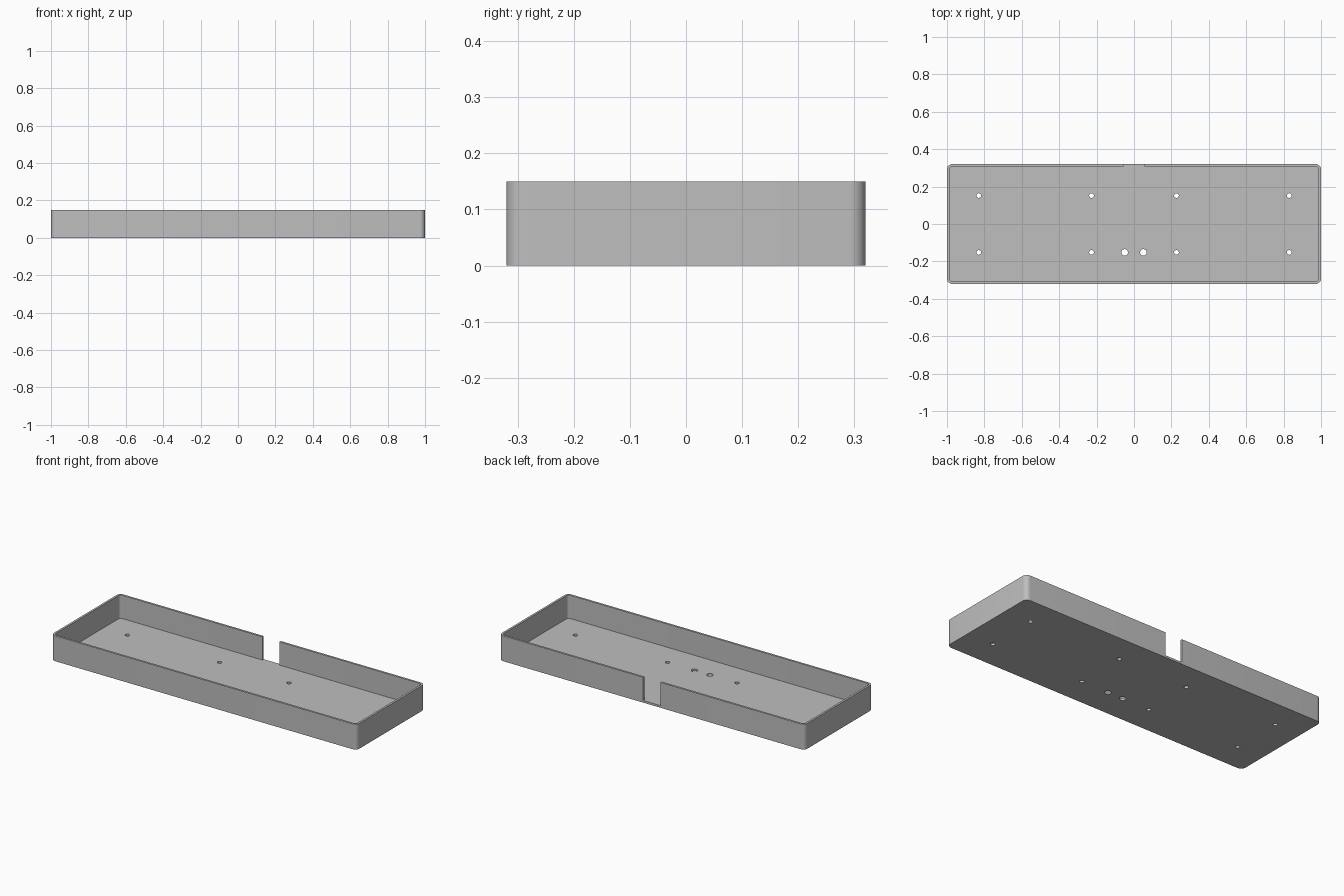
import bpy, bmesh, math

cube = bpy.data.objects.get("Cube")
if cube:
    bpy.data.objects.remove(cube, do_unlink=True)

HALF_X, HALF_Y, HEIGHT = 1.0, 0.32, 0.15
WALL, FLOOR, RADIUS = 0.0125, 0.0125, 0.028

grey = bpy.data.materials.new("plain grey")
colour = (0.52, 0.52, 0.52, 1)
grey.diffuse_color = colour
grey.use_nodes = True
grey.node_tree.nodes["Principled BSDF"].inputs["Base Color"].default_value = colour


def prism(name, outline, z0, z1):
    """Extrude a flat outline from z0 up to z1."""
    bm = bmesh.new()
    base = bm.faces.new([bm.verts.new((x, y, z0)) for x, y in outline])
    top = bmesh.ops.extrude_face_region(bm, geom=[base])["geom"]
    verts = [v for v in top if isinstance(v, bmesh.types.BMVert)]
    bmesh.ops.translate(bm, verts=verts, vec=(0, 0, z1 - z0))
    bmesh.ops.recalc_face_normals(bm, faces=bm.faces)
    mesh = bpy.data.meshes.new(name)
    bm.to_mesh(mesh)
    bm.free()
    mesh.materials.append(grey)
    ob = bpy.data.objects.new(name, mesh)
    bpy.context.collection.objects.link(ob)
    return ob


def rounded_rect(hx, hy, r, steps=8):
    points = []
    for i, (sx, sy) in enumerate([(1, 1), (-1, 1), (-1, -1), (1, -1)]):
        for k in range(steps + 1):
            a = math.pi / 2 * (i + k / steps)
            points.append((sx * (hx - r) + r * math.cos(a),
                           sy * (hy - r) + r * math.sin(a)))
    return points


def circle(cx, cy, r, n=24):
    return [(cx + r * math.cos(math.tau * k / n),
             cy + r * math.sin(math.tau * k / n)) for k in range(n)]


# Tray body
tray = prism("tray", rounded_rect(HALF_X, HALF_Y, RADIUS), 0, HEIGHT)

# Hollow inside
cutters = [prism("cavity_cutter", rounded_rect(HALF_X - WALL, HALF_Y - WALL, RADIUS - WALL),
                 FLOOR, HEIGHT + 0.1)]

# Cable notch in the back wall, down to the floor
notch = [(-0.056, 0.28), (0.056, 0.28), (0.056, 0.4), (-0.056, 0.4)]
cutters.append(prism("notch_cutter", notch, FLOOR, HEIGHT + 0.1))

# Screw holes and the two larger cable holes
for x in (-0.83, -0.227, 0.227, 0.83):
    for y in (-0.152, 0.152):
        cutters.append(prism("screw_hole_cutter", circle(x, y, 0.0125), -0.1, 0.1))
for x in (-0.05, 0.05):
    cutters.append(prism("cable_hole_cutter", circle(x, -0.152, 0.0175), -0.1, 0.1))

bpy.ops.object.select_all(action='DESELECT')
tray.select_set(True)
bpy.context.view_layer.objects.active = tray
for cutter in cutters:
    cutter.hide_render = True
    mod = tray.modifiers.new("cut", 'BOOLEAN')
    mod.operation = 'DIFFERENCE'
    mod.solver = 'EXACT'
    mod.object = cutter
    bpy.ops.object.modifier_apply(modifier=mod.name)
    bpy.data.objects.remove(cutter, do_unlink=True)

bpy.ops.object.shade_smooth_by_angle(angle=math.radians(30))
